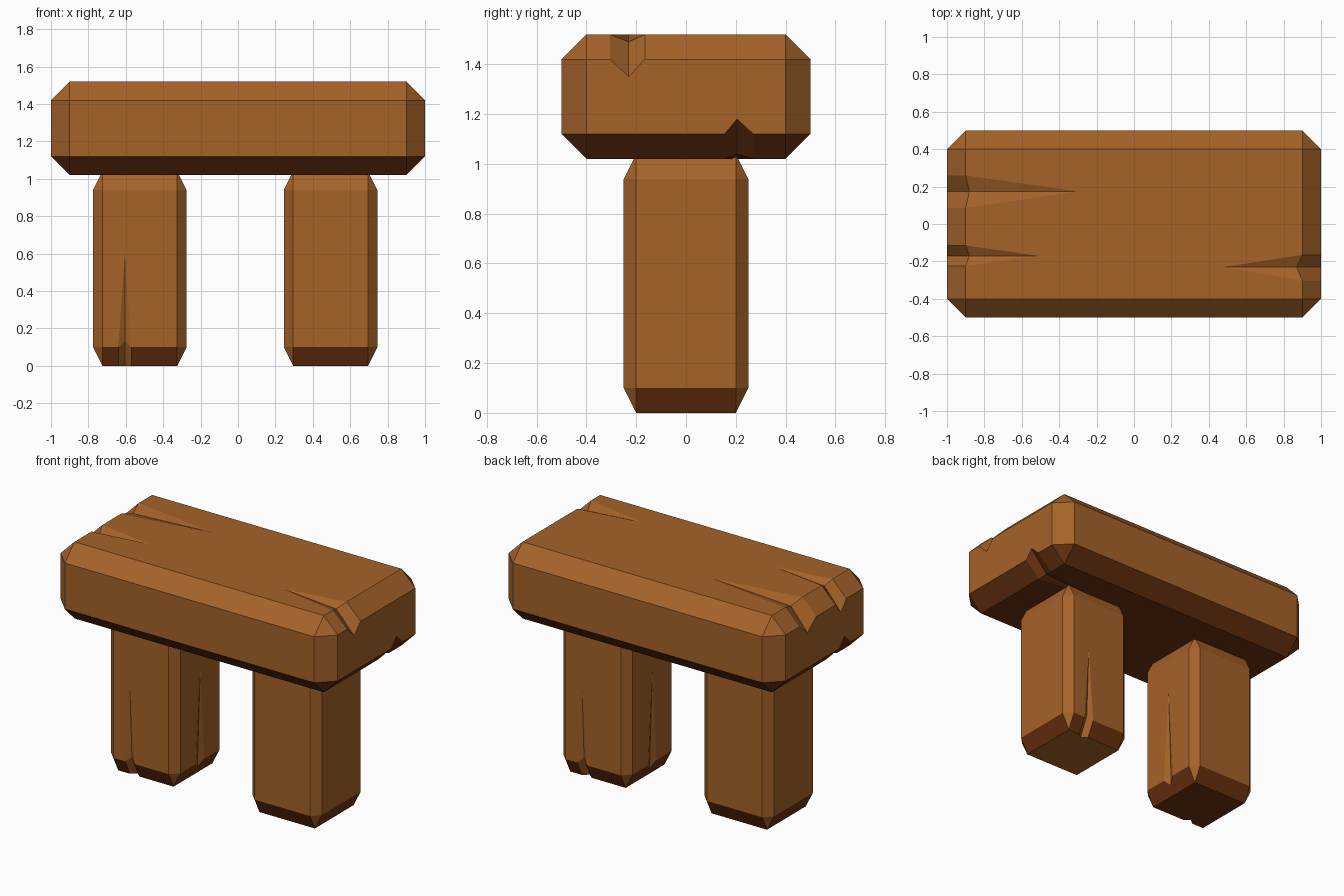
import bpy, bmesh
from itertools import product
from mathutils import Vector

if "Cube" in bpy.data.objects:
    bpy.data.objects.remove(bpy.data.objects["Cube"])


def material(name, rgb):
    m = bpy.data.materials.new(name)
    m.diffuse_color = (*rgb, 1)
    m.use_nodes = True
    m.node_tree.nodes["Principled BSDF"].inputs["Base Color"].default_value = m.diffuse_color
    return m


wood = material("warm brown wood", (0.375, 0.123, 0.022))
dark = material("dark brown wood", (0.15, 0.033, 0.005))


def chamfered_box(h, c):
    """Polygons of a box with half sizes h and chamfers c per axis."""
    bm = bmesh.new()
    for s in product((-1, 1), repeat=3):
        for a in range(3):
            bm.verts.new([s[i] * (h[i] - (0 if i == a else c[i])) for i in range(3)])
    bmesh.ops.convex_hull(bm, input=bm.verts)
    bmesh.ops.dissolve_limit(bm, angle_limit=0.02, verts=bm.verts, edges=bm.edges)
    polys = [[v.co.copy() for v in f.verts] for f in bm.faces]
    bm.free()
    return polys


def edge_with(poly, a, b):
    """Index of the polygon edge that carries both points."""
    for i, p in enumerate(poly):
        q = poly[(i + 1) % len(poly)]
        if all(abs((p - t).length + (t - q).length - (p - q).length) < 1e-5 for t in (a, b)):
            return i
    return None


def order(q, a, b):
    return (a, b) if (a - q).length < (b - q).length else (b, a)


def notch(p, i, a, mid, b):
    """Insert a V notch a-mid-b into edge i of polygon p."""
    p = p[i:] + p[:i]
    n, f = order(p[0], a, b)
    return [p[0], n, mid, f] + p[1:]


def crack(polys, h, c, main, end, tip, mid, lo, hi, d1, back=None, d2=None):
    """Cut a tapering V groove into the main face, running out in the chamfer,
    or (with back and d2) right across the chamfer into the end face."""
    (ma, ms), (ea, es) = main, end
    wa = 3 - ma - ea

    def pt(m, e, w):
        v = Vector()
        v[ma], v[ea], v[wa] = ms * m, es * e, w
        return v
    M, E = h[ma], h[ea]
    m2, e1 = M - c[ma], E - c[ea]
    through = d2 is not None
    T = pt(M, es * tip, mid)
    L1, R1 = pt(M, e1, lo), pt(M, e1, hi)
    B1 = pt(M - d1, e1 - back if through else e1 + d1 * c[ea] / c[ma], mid)
    if through:
        L2, R2, B2 = pt(m2, E, lo), pt(m2, E, hi), pt(m2 - d2, E, mid)
    out = []
    for p in polys:
        i = edge_with(p, L1, R1)
        j = edge_with(p, L2, R2) if through else None
        if i is not None and j is not None:      # chamfer: split into two strips
            p = p[i:] + p[:i]
            n1, f1 = order(p[0], L1, R1)
            j = edge_with(p, L2, R2)
            n2, f2 = order(p[j], L2, R2)
            out.append([f1] + p[1:j + 1] + [n2])
            out.append([f2] + p[j + 1:] + [p[0], n1])
        elif i is not None:                      # main face, or chamfer of a short crack
            is_main = all(abs(v[ma] - ms * M) < 1e-5 for v in p)
            out.append(notch(p, i, L1, T if is_main else B1, R1))
        elif j is not None:                      # end face
            out.append(notch(p, j, L2, B2, R2))
        else:
            out.append(p)
    out += [[T, L1, B1], [T, B1, R1]]
    if through:
        out += [[L1, L2, B2, B1], [R1, B1, B2, R2]]
    return out


def make(name, h, c, cracks, loc, is_dark, turn=1):
    polys = chamfered_box(h, c)
    for k in cracks:
        polys = crack(polys, h, c, *k)
    bm = bmesh.new()
    for p in polys:
        bm.faces.new([bm.verts.new((v.x * turn, v.y * turn, v.z)) for v in p])
    bmesh.ops.remove_doubles(bm, verts=bm.verts, dist=1e-4)
    bmesh.ops.recalc_face_normals(bm, faces=bm.faces)
    bm.normal_update()
    for f in bm.faces:
        f.material_index = int(is_dark(f))
    me = bpy.data.meshes.new(name)
    bm.to_mesh(me)
    bm.free()
    me.materials.append(wood)
    me.materials.append(dark)
    ob = bpy.data.objects.new(name, me)
    ob.location = loc
    bpy.context.collection.objects.link(ob)


X, Y, Z = 0, 1, 2

# seat plank, split at both ends on the top and underside, dark underneath
make("seat", (1, 0.5, 0.25), (0.1, 0.1, 0.1), [
    ((Z, 1), (X, -1), -0.30, 0.175, 0.085, 0.26, 0.03, 0.02, 0.07),
    ((Z, 1), (X, -1), -0.51, -0.17, -0.225, -0.115, 0.03, 0.02, 0.07),
    ((Z, 1), (X, 1), 0.48, -0.23, -0.305, -0.165, 0.03, 0.03, 0.07),
    ((Z, -1), (X, 1), 0.55, 0.205, 0.155, 0.27, 0.02, 0.02, 0.06),
    ((Z, -1), (X, -1), -0.55, -0.205, -0.27, -0.155, 0.02, 0.02, 0.06),
], (0, 0, 1.27), lambda f: f.calc_center_median().z < -0.14)

# legs with dark bottom chamfers, the right one is the left one turned half way round
leg_cracks = [
    ((Y, -1), (Z, -1), 0.08, -0.08, -0.115, -0.045, 0.02, 0.03, 0.03),
    ((X, 1), (Z, -1), 0.22, 0.005, -0.04, 0.045, 0.022),
]
leg = (0.25, 0.25, 0.52), (0.05, 0.05, 0.1), leg_cracks
make("left_leg", *leg, (-0.525, 0, 0.52), lambda f: f.normal.z < -0.42)
make("right_leg", *leg, (0.495, 0, 0.52), lambda f: -0.99 < f.normal.z < -0.42, -1)
